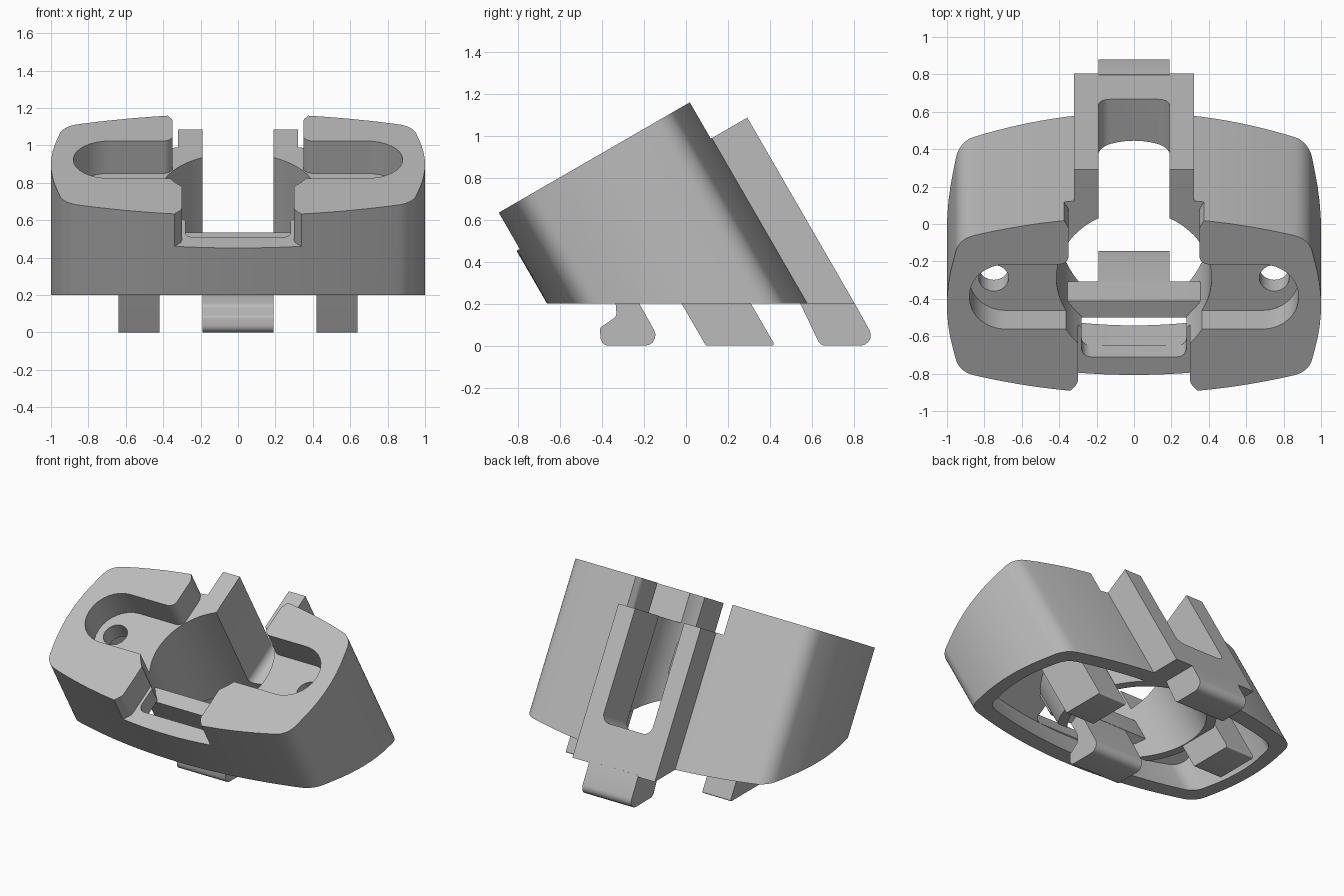
import bpy, bmesh, math
from mathutils import Vector

if "Cube" in bpy.data.objects:
    bpy.data.objects.remove(bpy.data.objects["Cube"], do_unlink=True)

TILT = math.radians(30)
ORIGIN = Vector((0, -0.435, 0.897))   # centre of the tilted top face
FLOOR = -0.2                          # recess depth along the tilted axis
CEILING = -0.32                       # top of the hollow underside

grey = bpy.data.materials.new("mid grey")
grey.use_nodes = True
grey.diffuse_color = (0.5, 0.5, 0.5, 1)
grey.node_tree.nodes["Principled BSDF"].inputs["Base Color"].default_value = (0.5, 0.5, 0.5, 1)


def rounded(points, steps=8):
    """Round each (x, y, radius) corner of a polygon."""
    out = []
    for i, (x, y, r) in enumerate(points):
        p = Vector((x, y))
        if r == 0:
            out.append(p)
            continue
        a = (Vector(points[i - 1][:2]) - p).normalized()
        b = (Vector(points[(i + 1) % len(points)][:2]) - p).normalized()
        half = a.angle(b) / 2
        centre = p + (a + b).normalized() * (r / math.sin(half))
        start = p + a * (r / math.tan(half)) - centre
        end = p + b * (r / math.tan(half)) - centre
        turn = start.angle_signed(end)
        for k in range(steps + 1):
            c, s = math.cos(-turn * k / steps), math.sin(-turn * k / steps)
            out.append(centre + Vector((start.x * c - start.y * s, start.x * s + start.y * c)))
    return out


def loft(name, ring_a, ring_b, tilted=True):
    """Solid between two matching rings, in the tilted or the upright frame."""
    bm = bmesh.new()
    a = [bm.verts.new(p) for p in ring_a]
    b = [bm.verts.new(p) for p in ring_b]
    bm.faces.new(a)
    bm.faces.new(b[::-1])
    for i in range(len(a)):
        j = (i + 1) % len(a)
        bm.faces.new((a[j], a[i], b[i], b[j]))
    bmesh.ops.recalc_face_normals(bm, faces=bm.faces)
    mesh = bpy.data.meshes.new(name)
    bm.to_mesh(mesh)
    bm.free()
    mesh.materials.append(grey)
    obj = bpy.data.objects.new(name, mesh)
    bpy.context.collection.objects.link(obj)
    if tilted:
        obj.location = ORIGIN
        obj.rotation_euler.x = TILT
    return obj


def prism(name, pts, top, bottom=None, ground=0.2):
    """Extrude along the tilted axis, down to a depth or to a level plane."""
    def low(v):
        if bottom is not None:
            return bottom
        return (ground - ORIGIN.z - math.sin(TILT) * v) / math.cos(TILT)
    return loft(name, [(u, v, top) for u, v in pts], [(u, v, low(v)) for u, v in pts])


def side_prism(name, points, x0, x1):
    pts = rounded(points, 5)
    return loft(name, [(x0, y, z) for y, z in pts], [(x1, y, z) for y, z in pts], False)


def box(u, v0, v1, r=0.0):
    return rounded([(-u, v0, r), (u, v0, r), (u, v1, r), (-u, v1, r)])


def mirrored(half):
    """Close a right-hand outline with its mirror image."""
    return half + [(-u, v, r) for u, v, r in reversed(half)]


def combine(target, tool, operation="DIFFERENCE"):
    bpy.context.view_layer.update()
    mod = target.modifiers.new("cut", "BOOLEAN")
    mod.operation, mod.solver, mod.object = operation, "EXACT", tool
    bpy.context.view_layer.objects.active = target
    bpy.ops.object.modifier_apply(modifier=mod.name)
    bpy.data.objects.remove(tool, do_unlink=True)


# Bulged oval outline with rounded corners
side = [(1 - 0.45 * v * v, v, 0) for v in (0.06, 0.13, 0.2, 0.27)]
crown = [(u / 16, 0.545 - 0.155 * (u / 16) ** 2, 0) for u in range(13, 0, -1)]
quarter = side + [(0.935, 0.41, 0.13)] + crown
half = [(u, -v, r) for u, v, r in reversed(quarter)] + [(1, 0, 0)] + quarter
outline = rounded(mirrored(half))

# Hollow body shell
body = prism("body", outline, 0)
combine(body, prism("cavity", [(u * 0.91, v * 0.81) for u, v in outline], CEILING, ground=-0.1))

# Rear rail and tube around the bore
combine(body, prism("rail", box(0.32, 0.48, 0.724), FLOOR), "UNION")


def circle(u, v, r, n=64):
    return [(u + r * math.cos(math.tau * k / n), v + r * math.sin(math.tau * k / n)) for k in range(n)]


tube = [(u, max(v, -0.24 - 0.01 * abs(u))) for u, v in circle(0, 0.053, 0.475)]
combine(body, prism("tube", tube, CEILING + 0.05), "UNION")

# Top recess with side pockets and front and rear openings
recess = mirrored([(0.4, -0.6, 0), (0.3, -0.48, 0.06), (0.3, -0.147, 0.07), (0.88, -0.147, 0.195),
                   (0.88, 0.253, 0.195), (0.35, 0.253, 0.05), (0.35, 0.48, 0.05), (0.42, 0.6, 0)])
combine(body, prism("recess", rounded(recess), 0.1, FLOOR))

# Bore, front slot and pocket holes
combine(body, prism("bore", circle(0, 0.053, 0.415), 0.1, ground=-0.2))
combine(body, prism("slot", box(0.28, -0.433, -0.1, 0.05), FLOOR + 0.1, CEILING - 0.1))
for s in (-1, 1):
    combine(body, prism("hole", circle(0.75 * s, 0.053, 0.08, 32), 0.1, CEILING - 0.1))

# Rear window with rounded lower corners
window = rounded([(-0.19, 0.1, 0), (0.19, 0.1, 0), (0.19, -0.95, 0.06), (-0.19, -0.95, 0.06)])
combine(body, loft("window", [(u, 0.25, t) for u, t in window], [(u, 0.9, t) for u, t in window]))

# Inner wall that carries the clip
inner_wall = prism("inner_wall", box(0.37, -0.263, -0.16, 0.02), -0.326, -0.53)

# Hooked clip, rear foot and two legs
parts = [body, inner_wall]
parts.append(side_prism("front_clip", [
    (-0.438, 0.376, 0), (-0.335, 0.2, 0.04), (-0.33, 0.14, 0.03), (-0.41, 0.085, 0.02),
    (-0.405, 0, 0.04), (-0.11, 0, 0.05), (-0.349, 0.427, 0)], -0.19, 0.19))
parts.append(side_prism("rear_foot", [
    (0.54, 0.21, 0), (0.64, 0, 0.04), (0.915, 0, 0.05), (0.798, 0.21, 0)], -0.19, 0.19))
for name, x in (("right_leg", -0.53), ("left_leg", 0.53)):
    parts.append(side_prism(name, [
        (-0.26, 0.615, 0), (0.095, 0, 0.01), (0.425, 0, 0.01), (-0.015, 0.76, 0)], x - 0.11, x + 0.11))

# Smooth curved walls, keep hard edges
for obj in parts:
    bpy.ops.object.select_all(action="DESELECT")
    obj.select_set(True)
    bpy.context.view_layer.objects.active = obj
    bpy.ops.object.shade_smooth_by_angle(angle=math.radians(30))
